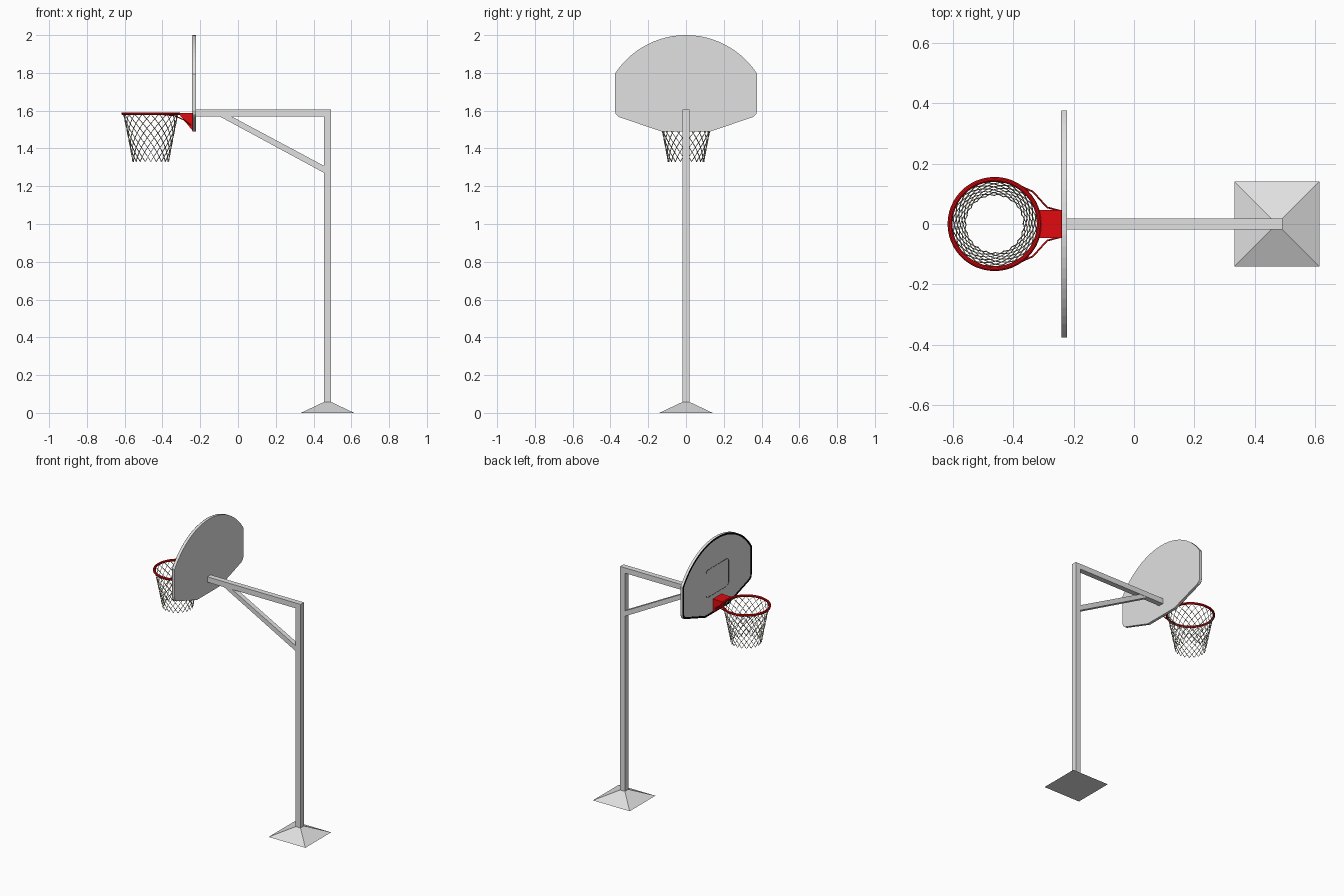
import bpy, bmesh, math
from mathutils import Vector

if "Cube" in bpy.data.objects:
    bpy.data.objects.remove(bpy.data.objects["Cube"])


def material(name, rgb):
    m = bpy.data.materials.new(name)
    m.diffuse_color = (*rgb, 1)
    m.use_nodes = True
    m.node_tree.nodes["Principled BSDF"].inputs["Base Color"].default_value = m.diffuse_color
    return m


GREY = material("painted grey metal", (0.75, 0.75, 0.75))
RED = material("rim red", (0.75, 0.003, 0.005))
BLACK = material("line black", (0.002, 0.002, 0.002))
CORD = material("net cream", (0.6, 0.58, 0.45))


def finish(bm, name, mat):
    bmesh.ops.recalc_face_normals(bm, faces=bm.faces[:])
    me = bpy.data.meshes.new(name)
    bm.to_mesh(me)
    bm.free()
    me.materials.append(mat)
    ob = bpy.data.objects.new(name, me)
    bpy.context.collection.objects.link(ob)
    return ob


def extrude(bm, faces, vec):
    g = bmesh.ops.extrude_face_region(bm, geom=faces)["geom"]
    bmesh.ops.translate(bm, vec=vec, verts=[v for v in g if isinstance(v, bmesh.types.BMVert)])


def prism(name, points, vec, mat):
    """Solid made by pushing a flat 3D outline along vec."""
    bm = bmesh.new()
    f = bm.faces.new([bm.verts.new(p) for p in points])
    extrude(bm, [f], Vector(vec))
    return finish(bm, name, mat)


def side_prism(name, xz, half, mat):
    return prism(name, [(x, -half, z) for x, z in xz], (0, 2 * half, 0), mat)


def line_loop(name, yz, inset, width, x):
    """Thin painted band that follows an outline on the board face."""
    bm = bmesh.new()
    bm.faces.new([bm.verts.new((x, y, z)) for y, z in yz])
    for step in (inset, width):
        if step:
            ring = bmesh.ops.inset_region(bm, faces=bm.faces[:], thickness=step,
                                          use_even_offset=True, use_boundary=True)["faces"]
            if step == inset:
                bmesh.ops.delete(bm, geom=ring, context='FACES')
            else:
                inner = [f for f in bm.faces if f not in ring]
                bmesh.ops.delete(bm, geom=inner, context='FACES')
    extrude(bm, bm.faces[:], Vector((-0.002, 0, 0)))
    return finish(bm, name, BLACK)


def rods(name, paths, radius, mat, res=0):
    cu = bpy.data.curves.new(name, 'CURVE')
    cu.dimensions = '3D'
    cu.bevel_depth = radius
    cu.bevel_resolution = res
    cu.use_fill_caps = True
    for path in paths:
        sp = cu.splines.new('POLY')
        sp.points.add(len(path) - 1)
        for p, co in zip(sp.points, path):
            p.co = (*co, 1)
    cu.materials.append(mat)
    ob = bpy.data.objects.new(name, cu)
    bpy.context.collection.objects.link(ob)
    return ob


# Base: low pyramid narrowing to the post
PX, HW = 0.474, 0.0185
bm = bmesh.new()
rings = [[bm.verts.new((PX + sx * h, sy * h, z)) for sx, sy in ((-1, -1), (1, -1), (1, 1), (-1, 1))]
         for h, z in ((0.141, 0), (HW, 0.058))]
bm.faces.new(rings[0])
bm.faces.new(rings[1])
for i in range(4):
    j = (i + 1) % 4
    bm.faces.new((rings[0][i], rings[0][j], rings[1][j], rings[1][i]))
finish(bm, "base", GREY)

# Post, arm and diagonal brace
side_prism("post", [(PX - HW, 0.05), (PX + HW, 0.05), (PX + HW, 1.607), (PX - HW, 1.607)], HW, GREY)
side_prism("arm", [(-0.223, 1.57), (PX - HW, 1.57), (PX - HW, 1.607), (-0.223, 1.607)], HW, GREY)
side_prism("brace", [(-0.1, 1.571), (-0.037, 1.571), (0.457, 1.307), (0.457, 1.27)], 0.0165, GREY)

# Fan-shaped backboard
R, CZ = 0.449, 1.551
a0 = math.asin(0.377 / R)
top = [(R * math.sin(a), CZ + R * math.cos(a)) for a in (a0 - 2 * a0 * i / 24 for i in range(25))]
low = [(0.377, 1.6), (0.371, 1.58), (0.357, 1.567), (0.13, 1.49)]
outline = top + [(-y, z) for y, z in low] + low[::-1]
prism("backboard", [(-0.239, y, z) for y, z in outline], (0.017, 0, 0), GREY)

# Painted border and rounded target square
line_loop("border_line", outline, 0.02, 0.012, -0.239)
target = []
for cy, cz, start in ((0.1, 1.785, 0), (-0.1, 1.785, 90), (-0.1, 1.645, 180), (0.1, 1.645, 270)):
    for k in range(6):
        a = math.radians(start + k * 18)
        target.append((cy + 0.025 * math.cos(a), cz + 0.025 * math.sin(a)))
line_loop("target_line", target, 0, 0.014, -0.239)

# Rim bracket wedge
side_prism("rim_bracket", [(-0.315, 1.588), (-0.239, 1.588), (-0.239, 1.492), (-0.307, 1.575)], 0.047, RED)

# Rim
HX, HZ = -0.462, 1.584
bpy.ops.mesh.primitive_torus_add(location=(HX, 0, HZ), major_radius=0.148, minor_radius=0.008,
                                 major_segments=48, minor_segments=10)
rim = bpy.context.object
rim.name = "rim"
rim.data.materials.append(RED)
bpy.ops.object.shade_smooth_by_angle()

# Support rods from the rim down to the bracket
rods("rim_supports", [[(-0.4, s * 0.136, 1.579), (-0.335, s * 0.107, 1.573),
                       (-0.288, s * 0.055, 1.552), (-0.239, s * 0.042, 1.515)] for s in (-1, 1)],
     0.003, RED, 1)

# Net: two sets of crossing spiral cords
N, ROWS, STEPS = 20, 5, 20
cords = []
for d in (-1, 1):
    for i in range(N):
        path = []
        for k in range(STEPS + 1):
            t = k / STEPS
            a = 2 * math.pi * (i + d * ROWS * t) / N
            r = 0.145 - 0.05 * t ** 0.9 + d * 0.0008
            path.append((HX + r * math.cos(a), r * math.sin(a), 1.582 - 0.252 * t))
        cords.append(path)
rods("net", cords, 0.0018, CORD)
